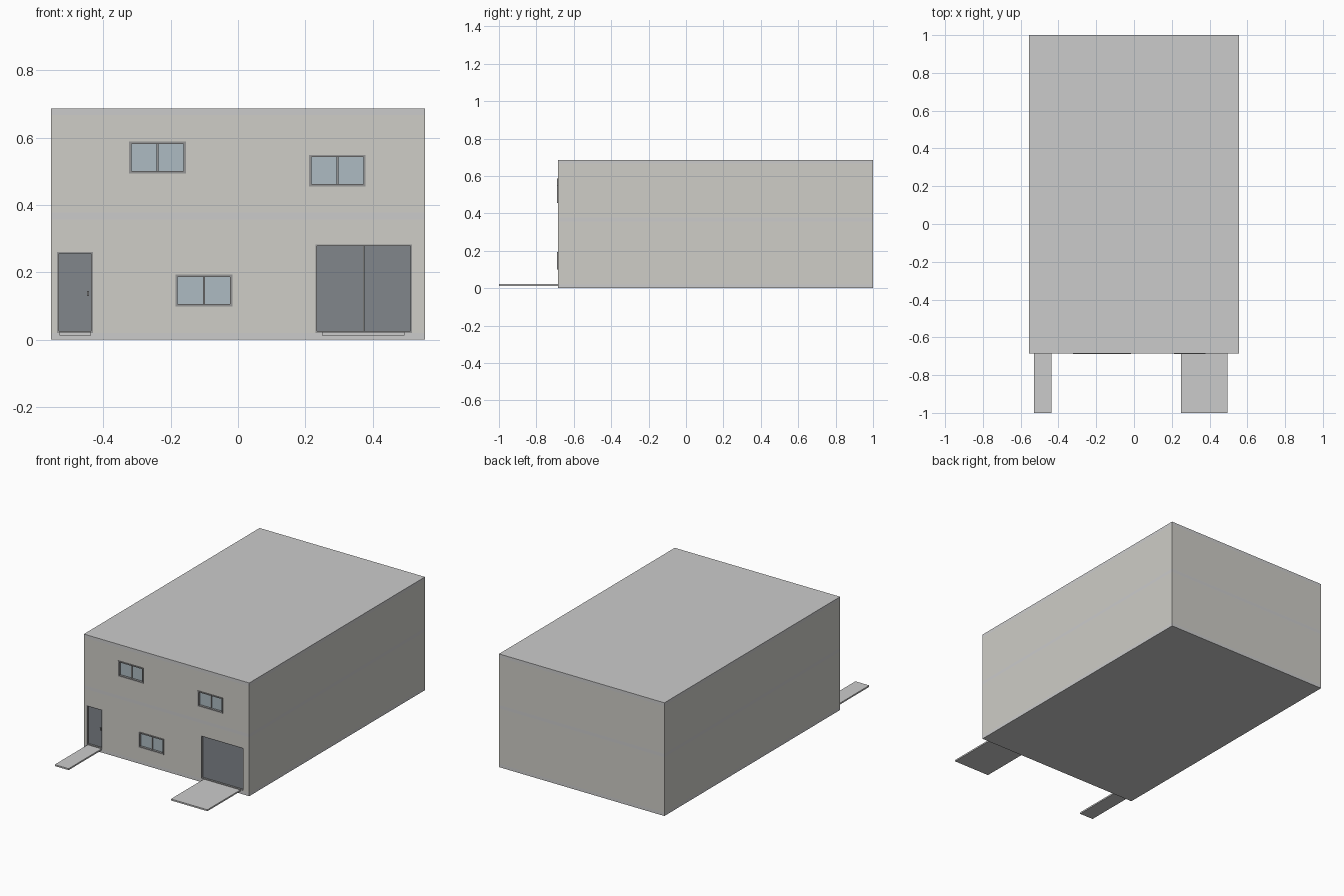
import bpy, bmesh

if "Cube" in bpy.data.objects:
    bpy.data.objects.remove(bpy.data.objects["Cube"])

W, YF, YB, T = 0.555, -0.685, 1.0, 0.02   # half width, front, back, wall thickness


def material(name, rgb):
    m = bpy.data.materials.new(name)
    m.diffuse_color = (*rgb, 1)
    m.use_nodes = True
    m.node_tree.nodes["Principled BSDF"].inputs["Base Color"].default_value = m.diffuse_color
    return m


WALL = material("wall_plaster", (0.62, 0.61, 0.57))
DOOR = material("door_grey", (0.22, 0.24, 0.26))
GLASS = material("glass", (0.42, 0.50, 0.54))
FRAME = material("frame_grey", (0.30, 0.30, 0.30))


def finish(name, bm, mat=None):
    bmesh.ops.recalc_face_normals(bm, faces=bm.faces)
    me = bpy.data.meshes.new(name)
    bm.to_mesh(me)
    bm.free()
    ob = bpy.data.objects.new(name, me)
    bpy.context.collection.objects.link(ob)
    if mat:
        me.materials.append(mat)
    return ob


def add_box(bm, x0, x1, y0, y1, z0, z1):
    for v in bmesh.ops.create_cube(bm, size=1)["verts"]:
        v.co = (x1 if v.co.x > 0 else x0, y1 if v.co.y > 0 else y0, z1 if v.co.z > 0 else z0)


def boxes(name, items, mat=None):
    bm = bmesh.new()
    for b in items:
        add_box(bm, *b)
    return finish(name, bm, mat)


def ring(name, outer, inner, base, depth, mat):
    """Rectangular ring extruded along depth; base maps (a, b, d) to a point."""
    bm = bmesh.new()
    rows = []
    for a0, a1, b0, b1 in (outer, inner):
        for d in depth:
            rows.append([bm.verts.new(base(a, b, d))
                         for a, b in ((a0, b0), (a1, b0), (a1, b1), (a0, b1))])
    o0, o1, i0, i1 = rows
    for p, q in ((o0, o1), (o1, i1), (i1, i0), (i0, o0)):
        for k in range(4):
            n = (k + 1) % 4
            bm.faces.new((p[k], p[n], q[n], q[k]))
    return finish(name, bm, mat)


# openings: x0, x1, z0, z1
windows = {"upper_left_window": (-0.323, -0.155, 0.494, 0.588),
           "upper_right_window": (0.211, 0.379, 0.455, 0.549),
           "lower_window": (-0.186, -0.017, 0.099, 0.193)}
door = (-0.537, -0.431, 0.02, 0.261)
garage = (0.230, 0.517, 0.02, 0.283)

# floor slabs and roof
for name, z0, z1 in (("ground_slab", 0, 0.02), ("upper_floor_slab", 0.357, 0.377),
                     ("roof_slab", 0.667, 0.687)):
    boxes(name, [(-W, W, YF, YB, z0, z1)])

# storey walls, with openings cut through the front
for name, z0, z1, holes in (
        ("lower_walls", 0.02, 0.357, [door, garage, windows["lower_window"]]),
        ("upper_walls", 0.377, 0.667, [windows["upper_left_window"], windows["upper_right_window"]])):
    walls = ring(name, (-W, W, YF, YB), (-W + T, W - T, YF + T, YB - T),
                 lambda a, b, d: (a, b, d), (z0, z1), WALL)
    cutter = boxes("opening_cutter", [
        (x0, x1, YF - 0.05, YF + T + 0.03, c0 - (0.01 if c0 < 0.03 else 0), c1)
        for x0, x1, c0, c1 in holes])
    cutter.hide_render = True
    mod = walls.modifiers.new("openings", "BOOLEAN")
    mod.object, mod.operation, mod.solver = cutter, "DIFFERENCE", "EXACT"
    bpy.context.view_layer.objects.active = walls
    bpy.ops.object.modifier_apply(modifier=mod.name)
    bpy.data.objects.remove(cutter)


def frame(name, r, t, front):
    x0, x1, z0, z1 = r
    ring(name, r, (x0 + t, x1 - t, z0 + t, z1 - t),
         lambda a, b, d: (a, d, b), (YF + front, YF + T), FRAME)


# sliding windows: frame, mullion, two panes
for name, r in windows.items():
    x0, x1, z0, z1 = r
    t, xm = 0.007, (x0 + x1) / 2
    frame(name + "_frame", r, t, -0.004)
    boxes(name + "_mullion", [(xm - 0.003, xm + 0.003, YF + 0.004, YF + T, z0 + t, z1 - t)], FRAME)
    boxes(name + "_panes", [
        (x0 + t, xm - 0.003, YF + 0.010, YF + 0.014, z0 + t, z1 - t),
        (xm + 0.003, x1 - t, YF + 0.010, YF + 0.014, z0 + t, z1 - t)], GLASS)

# front door with handle
x0, x1, z0, z1 = door
frame("front_door_frame", door, 0.005, 0)
boxes("front_door", [(x0 + 0.005, x1 - 0.005, YF + 0.012, YF + T, z0 + 0.005, z1 - 0.005)], DOOR)
boxes("front_door_handle", [(x1 - 0.018, x1 - 0.012, YF + 0.004, YF + 0.012, 0.13, 0.145)], FRAME)

# double garage door
x0, x1, z0, z1 = garage
xm = (x0 + x1) / 2
frame("garage_door_frame", garage, 0.005, 0)
boxes("garage_door_leaves", [
    (x0 + 0.005, xm - 0.001, YF + 0.012, YF + T, z0 + 0.005, z1 - 0.005),
    (xm + 0.001, x1 - 0.005, YF + 0.012, YF + T, z0 + 0.005, z1 - 0.005)], DOOR)

# path and driveway slabs
boxes("front_path", [(-0.53, -0.437, -1.0, YF, 0.013, 0.022)])
boxes("driveway", [(0.25, 0.495, -1.0, YF, 0.013, 0.022)])
